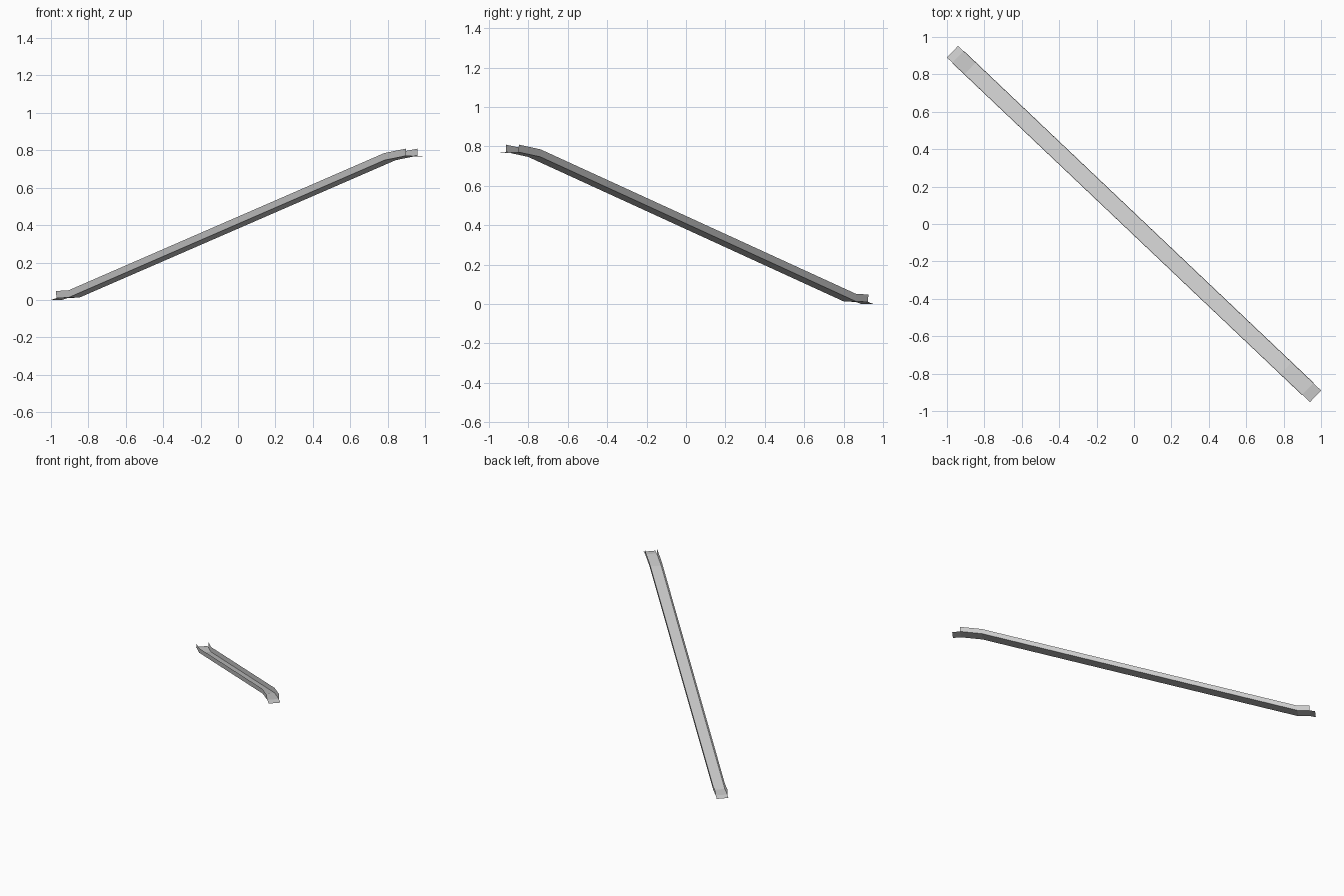
import bpy, math
from mathutils import Matrix

if "Cube" in bpy.data.objects:
    bpy.data.objects.remove(bpy.data.objects["Cube"])

# ramp profile: distance along the ramp, floor height
FLOOR = [(-1.338, 0.0), (-1.298, 0.010), (-1.208, 0.013),
         (1.12, 0.747), (1.281, 0.771), (1.338, 0.767)]
WALL = FLOOR[1:5]
HALF, TOP_HALF, WALL_H = 0.043, 0.045, 0.038
TURN = Matrix.Rotation(math.radians(-43.5), 4, 'Z')


def strip(name, profile, edge_a, edge_b):
    """Sheet along the profile between two edges, each (side, height)."""
    verts = []
    for s, z in profile:
        for side, up in (edge_a, edge_b):
            verts.append((s, side, z + up))
    faces = [(2 * i, 2 * i + 2, 2 * i + 3, 2 * i + 1)
             for i in range(len(profile) - 1)]
    mesh = bpy.data.meshes.new(name)
    mesh.from_pydata(verts, [], faces)
    mesh.transform(TURN)
    obj = bpy.data.objects.new(name, mesh)
    bpy.context.collection.objects.link(obj)
    return obj


# channel floor with a projecting lip at both ends
strip("ramp_floor", FLOOR, (-HALF, 0), (HALF, 0))

# low side walls, leaning slightly outward
strip("near_side_wall", WALL, (-TOP_HALF, WALL_H), (-HALF, 0))
strip("far_side_wall", WALL, (HALF, 0), (TOP_HALF, WALL_H))
